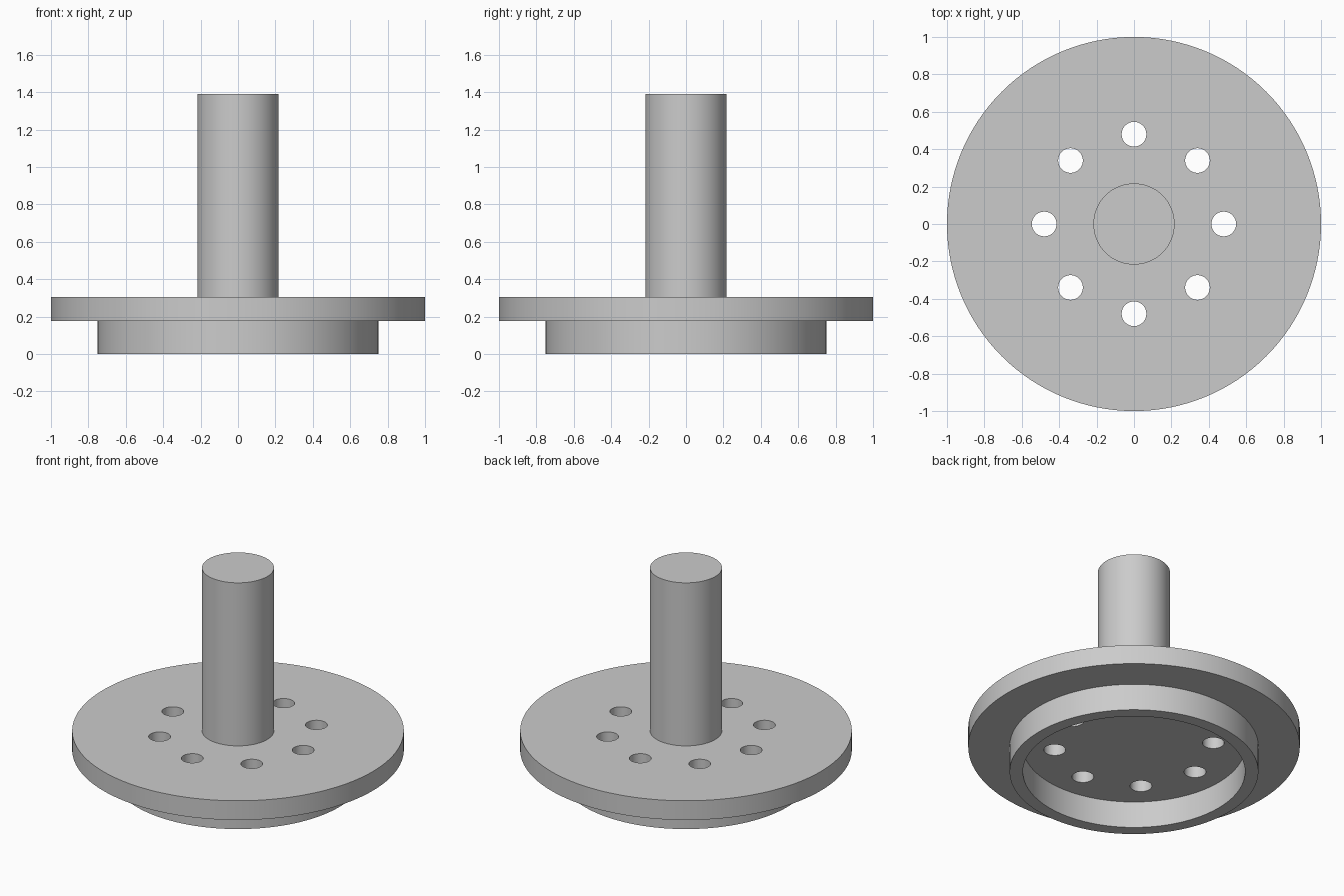
import bpy
import bmesh
import math
from mathutils import Vector

if "Cube" in bpy.data.objects:
    bpy.data.objects.remove(bpy.data.objects["Cube"], do_unlink=True)

GREY = (0.6, 0.6, 0.6, 1.0)
SEGMENTS = 128
FLANGE_BOTTOM, FLANGE_TOP, SHAFT_TOP = 0.177, 0.305, 1.39

grey = bpy.data.materials.new("machined grey")
grey.use_nodes = True
grey.diffuse_color = GREY
grey.node_tree.nodes["Principled BSDF"].inputs["Base Color"].default_value = GREY


def add_object(name, bm):
    bmesh.ops.recalc_face_normals(bm, faces=bm.faces)
    mesh = bpy.data.meshes.new(name)
    bm.to_mesh(mesh)
    bm.free()
    mesh.materials.append(grey)
    obj = bpy.data.objects.new(name, mesh)
    bpy.context.collection.objects.link(obj)
    return obj


def lathe(name, profile):
    """Turn a (radius, height) profile around the z axis."""
    bm = bmesh.new()
    verts = [bm.verts.new((r, 0, z)) for r, z in profile]
    edges = [bm.edges.new(pair) for pair in zip(verts, verts[1:])]
    bmesh.ops.spin(bm, geom=verts + edges, cent=(0, 0, 0), axis=(0, 0, 1),
                   angle=math.tau, steps=SEGMENTS, use_duplicate=False)
    bmesh.ops.remove_doubles(bm, verts=bm.verts, dist=0.0001)
    return add_object(name, bm)


def smooth(obj):
    bpy.ops.object.select_all(action="DESELECT")
    obj.select_set(True)
    bpy.context.view_layer.objects.active = obj
    bpy.ops.object.shade_smooth_by_angle(angle=math.radians(30))


# Flange disc
flange = lathe("flange", [(0, FLANGE_BOTTOM), (1, FLANGE_BOTTOM),
                          (1, FLANGE_TOP), (0, FLANGE_TOP)])

# Ring of eight bolt holes through the flange
bm = bmesh.new()
for i in range(8):
    angle = i * math.tau / 8
    centre = Vector((0.48 * math.cos(angle), 0.48 * math.sin(angle), 0.24))
    hole = bmesh.ops.create_cone(bm, cap_ends=True, segments=48, radius1=0.066,
                                 radius2=0.066, depth=0.4)
    bmesh.ops.translate(bm, verts=hole["verts"], vec=centre)
cutter = add_object("bolt_hole_cutter", bm)
cutter.hide_render = True

cut = flange.modifiers.new("bolt holes", "BOOLEAN")
cut.object = cutter
cut.operation = "DIFFERENCE"
cut.solver = "EXACT"
bpy.context.view_layer.objects.active = flange
bpy.ops.object.modifier_apply(modifier=cut.name)
bpy.data.objects.remove(cutter, do_unlink=True)

# Solid shaft standing on the flange
shaft = lathe("shaft", [(0.217, FLANGE_TOP), (0.217, SHAFT_TOP), (0, SHAFT_TOP)])

# Hollow locating rim under the flange
rim = lathe("locating_rim", [(0.75, FLANGE_BOTTOM), (0.75, 0), (0.67, 0),
                             (0.67, FLANGE_BOTTOM)])

for part in (flange, shaft, rim):
    smooth(part)

# Open lathed parts: make sure the normals point away from the solid
for part, outward in ((shaft, Vector((0, 0, 1))), (rim, Vector((0, 0, -1)))):
    flat = max(part.data.polygons, key=lambda p: abs(p.normal.z))
    if flat.normal.dot(outward) < 0:
        part.data.flip_normals()
